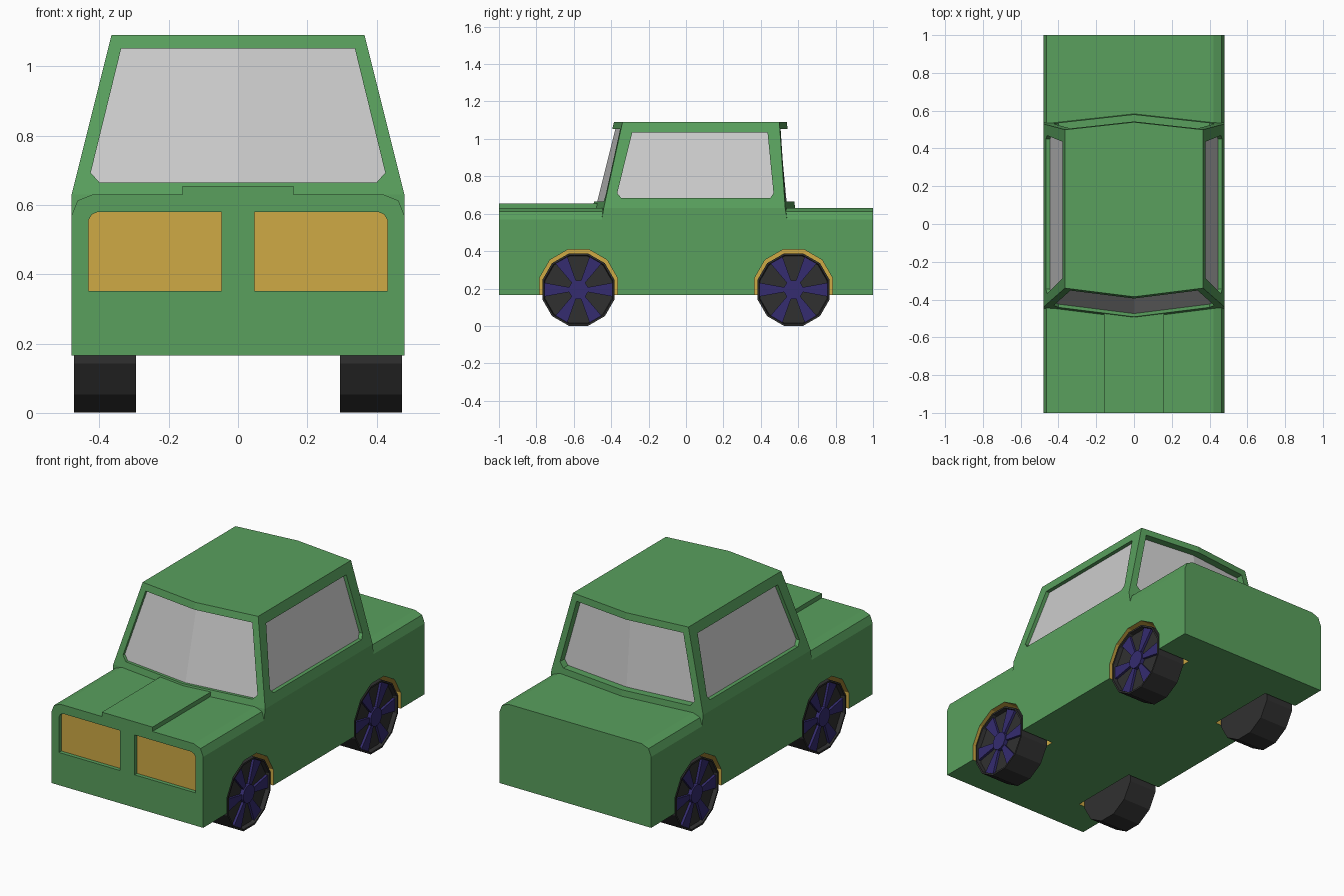
import bpy, bmesh, math
from mathutils import Vector

if "Cube" in bpy.data.objects:
    bpy.data.objects.remove(bpy.data.objects["Cube"])


def material(name, rgb):
    m = bpy.data.materials.new(name)
    m.diffuse_color = (*rgb, 1)
    m.use_nodes = True
    m.node_tree.nodes["Principled BSDF"].inputs["Base Color"].default_value = m.diffuse_color
    return m


GREEN = material("paint_green", (0.10, 0.35, 0.11))
YELLOW = material("trim_yellow", (0.62, 0.40, 0.06))
BLACK = material("tyre_black", (0.03, 0.03, 0.03))
NAVY = material("spoke_navy", (0.035, 0.025, 0.16))


def finish(name, bm, mats):
    bmesh.ops.recalc_face_normals(bm, faces=bm.faces)
    me = bpy.data.meshes.new(name)
    bm.to_mesh(me)
    bm.free()
    for m in mats:
        me.materials.append(m)
    ob = bpy.data.objects.new(name, me)
    bpy.context.collection.objects.link(ob)
    return ob


def loft_into(bm, rings):
    """Join equal-length rings of points into a capped solid."""
    vs = [[bm.verts.new(p) for p in r] for r in rings]
    n = len(rings[0])
    for a, b in zip(vs, vs[1:]):
        for i in range(n):
            j = (i + 1) % n
            bm.faces.new((a[i], a[j], b[j], b[i]))
    bm.faces.new(vs[0])
    bm.faces.new(vs[-1])


def solid(name, parts, *mats):
    bm = bmesh.new()
    for rings in parts:
        loft_into(bm, rings)
    return finish(name, bm, mats)


def cut(ob, cutter):
    cutter.hide_render = True
    mod = ob.modifiers.new("cut", 'BOOLEAN')
    mod.operation = 'DIFFERENCE'
    mod.solver = 'EXACT'
    mod.object = cutter
    bpy.context.view_layer.objects.active = ob
    bpy.ops.object.modifier_apply(modifier=mod.name)
    bpy.data.objects.remove(cutter)


def panel(name, pts, place, lo, hi, *mats):
    """Flat outline, split at its middle so it can fold, then placed on a surface."""
    bm = bmesh.new()
    loft_into(bm, [[(a, b, d) for a, b in pts] for d in (lo, hi)])
    bmesh.ops.bisect_plane(bm, geom=bm.verts[:] + bm.edges[:] + bm.faces[:],
                           plane_co=(0, 0, 0), plane_no=(1, 0, 0))
    for v in bm.verts:
        v.co = Vector(place(*v.co))
    return finish(name, bm, mats)


def recess(ob, name, pts, place, depth, *mats):
    """Cut a recess into a surface and lay a thin pane on its floor."""
    cut(ob, panel("cutter", pts, place, -depth, 0.06, GREEN, YELLOW))
    panel(name, pts, place, -depth - 0.004, -depth + 0.003, *mats)


def disc(x, r, cy, cz, n=12):
    return [(x, cy + r * math.cos((i + 0.5) * math.tau / n),
             cz + r * math.sin((i + 0.5) * math.tau / n)) for i in range(n)]


# Body: extruded section with chamfered shoulders
half = [(0.48, 0.165), (0.48, 0.57), (0.463, 0.613), (0.42, 0.63)]
section = half + [(-x, z) for x, z in reversed(half)]
body = solid("body", [[[(x, y, z) for x, z in section] for y in (-1, 1)]], GREEN, YELLOW)

# Wheel arches with yellow lining
WHEELS = [(s, y) for s in (-1, 1) for y in (-0.575, 0.575)]
for s, y in WHEELS:
    c = solid("cutter", [[disc(s * 0.27, 0.216, y, 0.2), disc(s * 0.6, 0.216, y, 0.2)]],
              GREEN, YELLOW)
    for p in c.data.polygons:
        p.material_index = 1
    cut(body, c)

# Headlamp panels
for s, side in ((-1, "left"), (1, "right")):
    lamp = [(0.047, 0.352), (0.432, 0.352), (0.432, 0.555), (0.422, 0.572),
            (0.405, 0.58), (0.047, 0.58)]
    recess(body, side + "_headlamp", [(s * x, z) for x, z in lamp],
           lambda a, b, d: (a, -1 - d, b), 0.025, YELLOW)

# Raised bonnet strip
strip = [(-0.16, 0.61), (0.16, 0.61), (0.16, 0.655), (-0.16, 0.655)]
solid("bonnet_strip", [[[(x, y, z) for x, z in strip] for y in (-1, -0.44)]], GREEN)


# Cabin surfaces: folded front and rear, leaning sides
def front(x, z, d):
    return (x, -0.50 + 0.25 * (z - 0.63) + 0.125 * abs(x) - d, z)


def rear(x, z, d):
    return (x, 0.583 - 0.095 * (z - 0.63) - 0.11 * abs(x) + d, z)


def flank(s):
    return lambda y, z, d: (s * (0.48 - 0.25 * (z - 0.63) + d), y, z)


def cabin_ring(w, z):
    return [front(x, z, 0) for x in (-w, 0, w)] + [rear(x, z, 0) for x in (w, 0, -w)]


skirt = [(x, y, 0.57) for x, y in ((-0.48, -0.45), (0, -0.5), (0.48, -0.45),
                                   (0.48, 0.54), (0, 0.583), (-0.48, 0.54))]
cabin = solid("cabin", [[skirt, cabin_ring(0.48, 0.63), cabin_ring(0.365, 1.09)]],
              GREEN, YELLOW)

# Windows
screen = [(-0.40, 0.665), (0.40, 0.665), (0.425, 0.693), (0.337, 1.052),
          (-0.337, 1.052), (-0.425, 0.693)]
recess(cabin, "windscreen", screen, front, 0.02)
recess(cabin, "rear_window", screen, rear, 0.045)
side_win = [(-0.345, 0.683), (0.45, 0.683), (0.468, 0.71), (0.436, 1.035),
            (-0.287, 1.035), (-0.368, 0.71)]
for s, side in ((-1, "left"), (1, "right")):
    recess(cabin, side + "_window", side_win, flank(s), 0.025)

# Wheels: twelve-sided tyres with dished faces, six wedge spokes and a hub
CZ = 0.194
for s, y in WHEELS:
    tag = ("front" if y < 0 else "rear") + ("_left" if s < 0 else "_right")
    solid(tag + "_tyre", [[disc(s * x, r, y, CZ) for x, r in
                           ((0.295, 0.2), (0.473, 0.2), (0.473, 0.19), (0.45, 0.185))]], BLACK)
    parts = [[disc(s * x, 0.052, y, CZ) for x in (0.44, 0.472)]]
    for i in range(6):
        a = i * math.tau / 6
        wedge = [(0.045, -0.26), (0.186, -0.2), (0.186, 0.2), (0.045, 0.26)]
        parts.append([[(s * x, y + r * math.cos(a + t), CZ + r * math.sin(a + t))
                       for r, t in wedge] for x in (0.44, 0.464)])
    solid(tag + "_spokes", parts, NAVY)
